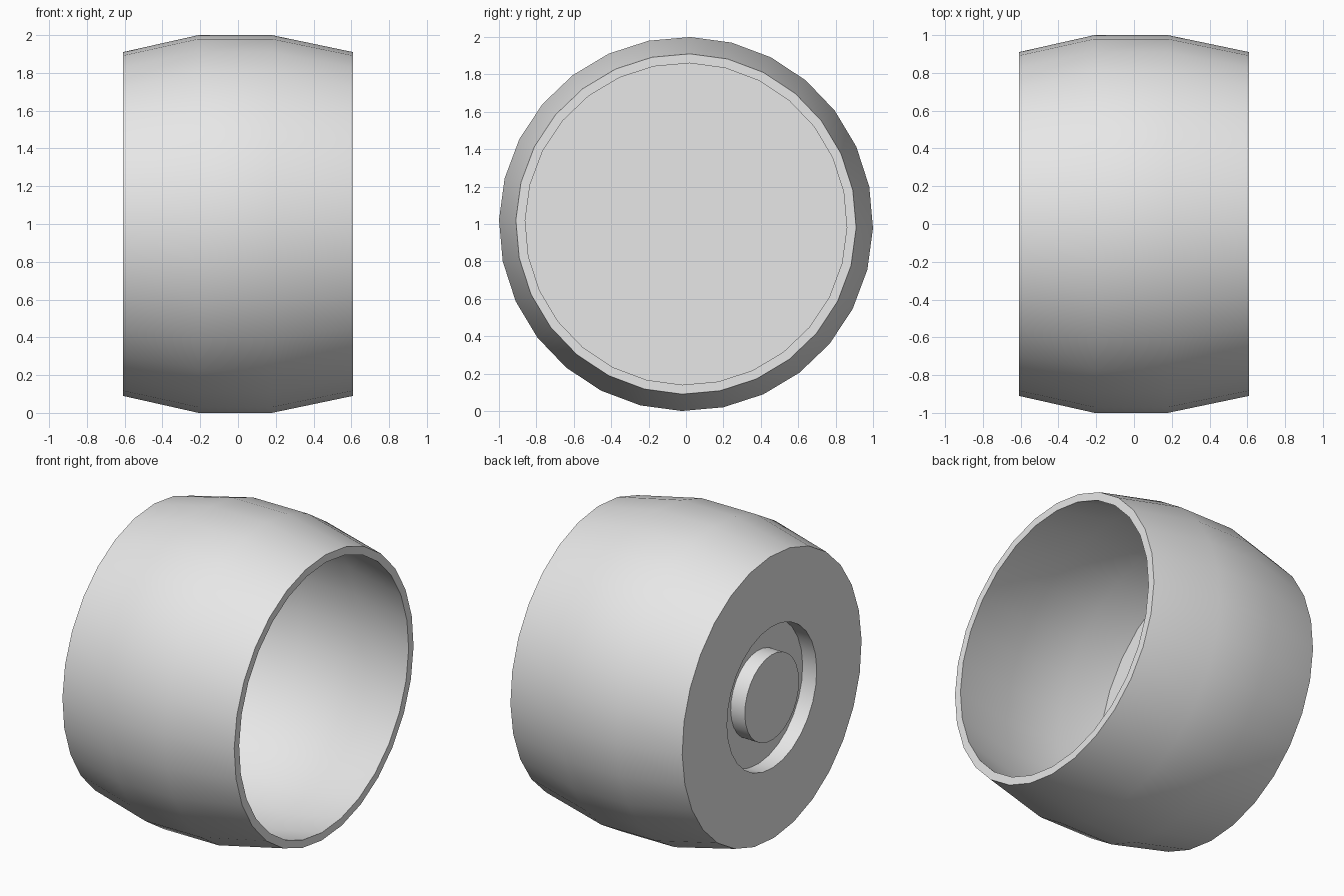
import bpy, bmesh, math
from mathutils import Vector

cube = bpy.data.objects.get("Cube")
if cube:
    bpy.data.objects.remove(cube, do_unlink=True)

grey = bpy.data.materials.new("light_grey")
grey.use_nodes = True
colour = (0.8, 0.8, 0.8, 1)
grey.diffuse_color = colour
grey.node_tree.nodes["Principled BSDF"].inputs["Base Color"].default_value = colour

SIDES = 28
TURN = math.radians(1.3)


def lathe(name, profile):
    """Spin (x, radius) points around the x axis, one unit above the ground."""
    bm = bmesh.new()
    verts = [bm.verts.new((x, r * math.sin(TURN), 1 + r * math.cos(TURN)))
             for x, r in profile]
    edges = [bm.edges.new(pair) for pair in zip(verts, verts[1:])]
    bmesh.ops.spin(bm, geom=verts + edges, cent=(0, 0, 1), axis=(1, 0, 0),
                   angle=math.tau, steps=SIDES)
    bmesh.ops.remove_doubles(bm, verts=bm.verts[:], dist=0.0005)
    # Merge the flat fans at the two poles into single discs
    for pole in [v for v in bm.verts if (v.co - Vector((v.co.x, 0, 1))).length < 0.001]:
        bmesh.ops.dissolve_verts(bm, verts=[pole])
    bmesh.ops.recalc_face_normals(bm, faces=bm.faces[:])
    mesh = bpy.data.meshes.new(name)
    bm.to_mesh(mesh)
    bm.free()
    mesh.materials.append(grey)
    obj = bpy.data.objects.new(name, mesh)
    bpy.context.collection.objects.link(obj)
    bpy.ops.object.select_all(action="DESELECT")
    obj.select_set(True)
    bpy.context.view_layer.objects.active = obj
    bpy.ops.object.shade_smooth_by_angle(angle=math.radians(30))
    return obj


end_boss = [(-0.61, 0), (-0.61, 0.275), (-0.51, 0.275)]
groove = [(-0.51, 0.455), (-0.61, 0.455)]
outer_wall = [(-0.61, 0.91), (-0.21, 1), (0.18, 1), (0.61, 0.91)]
inner_wall = [(0.61, 0.86), (0.18, 0.95), (-0.21, 0.95), (-0.48, 0.89)]
floor = [(-0.48, 0)]

lathe("barrel_cup", end_boss + groove + outer_wall + inner_wall + floor)
